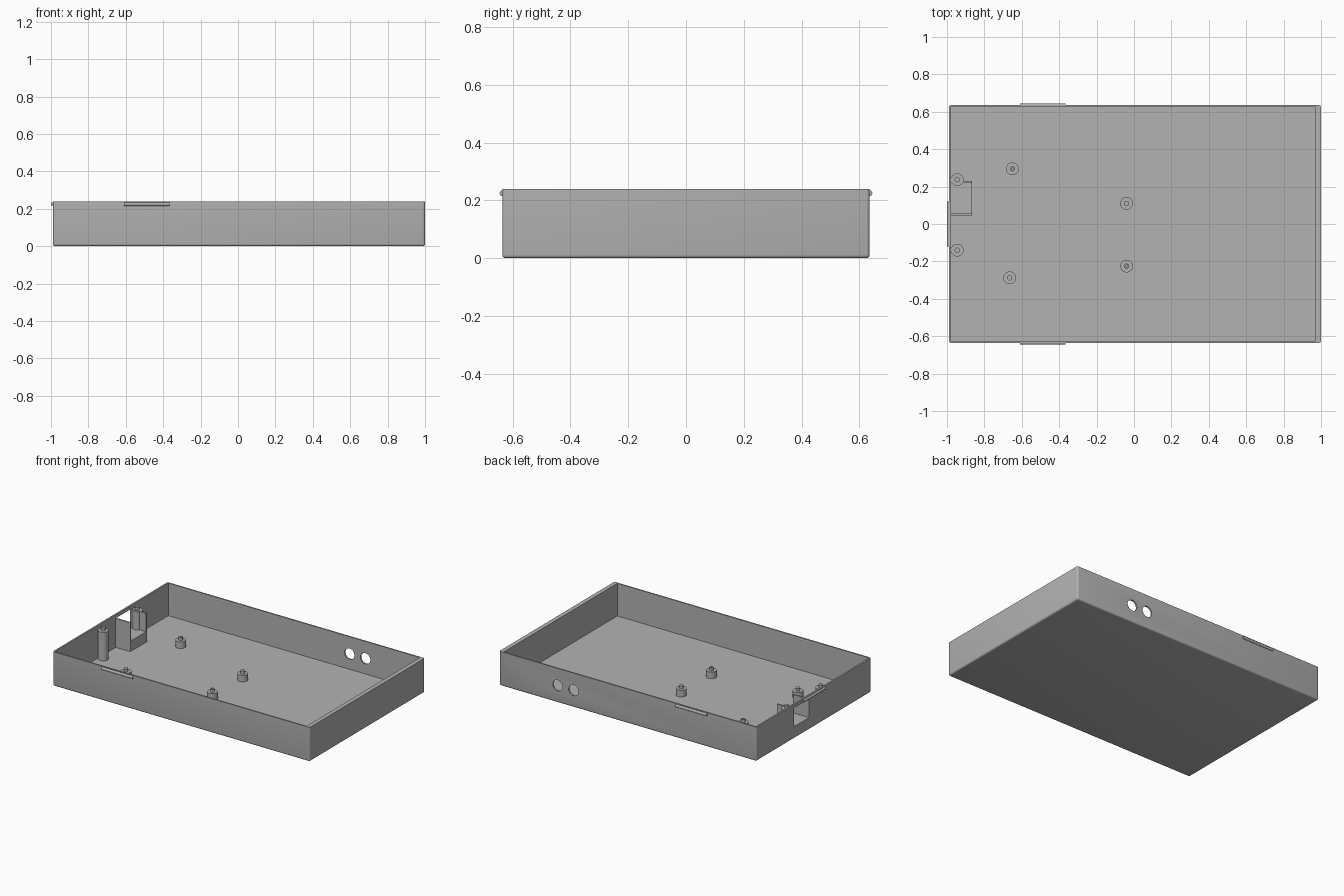
import bpy
import bmesh
from mathutils import Vector, Matrix

if "Cube" in bpy.data.objects:
    bpy.data.objects.remove(bpy.data.objects["Cube"])

grey = bpy.data.materials.new("plain grey")
grey.use_nodes = True
COLOUR = (0.45, 0.45, 0.45, 1)
grey.diffuse_color = COLOUR
grey.node_tree.nodes["Principled BSDF"].inputs["Base Color"].default_value = COLOUR

HEIGHT, FLOOR, HALF_Y = 0.24, 0.012, 0.636
LEFT, RIGHT = -0.99, 1.0


def finish(name, bm):
    mesh = bpy.data.meshes.new(name)
    bm.to_mesh(mesh)
    bm.free()
    mesh.materials.append(grey)
    obj = bpy.data.objects.new(name, mesh)
    bpy.context.collection.objects.link(obj)
    return obj


def box(name, low, high, bevel=0):
    low, high = Vector(low), Vector(high)
    bm = bmesh.new()
    bmesh.ops.create_cube(bm, size=1)
    for v in bm.verts:
        v.co = (low + high) / 2 + v.co * (high - low)
    if bevel:
        # round every edge except the four around the open rim
        edges = [e for e in bm.edges if min(v.co.z for v in e.verts) < high.z - 0.001]
        bmesh.ops.bevel(bm, geom=edges, offset=bevel, segments=4,
                        profile=0.5, affect='EDGES')
    return finish(name, bm)


def smooth(obj):
    bpy.ops.object.select_all(action='DESELECT')
    obj.select_set(True)
    bpy.context.view_layer.objects.active = obj
    bpy.ops.object.shade_smooth_by_angle()


def rod(name, start, end, radius, sides=32):
    start, end = Vector(start), Vector(end)
    axis = end - start
    turn = axis.to_track_quat('Z', 'Y').to_matrix().to_4x4()
    bm = bmesh.new()
    bmesh.ops.create_cone(bm, cap_ends=True, segments=sides, radius1=radius,
                          radius2=radius, depth=axis.length,
                          matrix=Matrix.Translation((start + end) / 2) @ turn)
    return finish(name, bm)


def cut(target, cutter):
    cutter.hide_render = True
    cutter.hide_set(True)
    mod = target.modifiers.new("cut", 'BOOLEAN')
    mod.operation, mod.solver, mod.object = 'DIFFERENCE', 'EXACT', cutter
    bpy.context.view_layer.objects.active = target
    bpy.ops.object.modifier_apply(modifier=mod.name)
    bpy.data.objects.remove(cutter)


# Open tray with thin walls, thicker on one end
tray = box("tray", (LEFT, -HALF_Y, 0), (RIGHT, HALF_Y, HEIGHT), 0.012)
cut(tray, box("cavity", (LEFT + 0.012, -HALF_Y + 0.01, FLOOR),
              (RIGHT - 0.03, HALF_Y - 0.01, HEIGHT + 0.1)))

# Two round cable holes in the back wall
for x in (0.425, 0.548):
    cut(tray, rod("cable_hole", (x, 0.55, 0.12), (x, 0.7, 0.12), 0.038))

# Window in the end wall, above the socket block
cut(tray, box("socket_window", (-1.05, 0.055, 0.085), (-0.95, 0.22, 0.216)))
smooth(tray)

# Socket holder: block with two upright cheeks
box("socket_block", (-0.98, 0.045, 0.01), (-0.865, 0.23, 0.085))
for name, y in (("socket_front_cheek", 0.045), ("socket_back_cheek", 0.22)):
    box(name, (-0.98, y, 0.08), (-0.865, y + 0.01, 0.214))

# Posts with locating pins: x, y, shoulder height, drilled pin
posts = [(-0.65, 0.295, 0.058, True), (-0.665, -0.288, 0.058, False),
         (-0.04, 0.11, 0.058, False), (-0.04, -0.225, 0.058, True),
         (-0.945, 0.237, 0.212, False), (-0.945, -0.14, 0.212, False)]
for x, y, top, drilled in posts:
    smooth(rod("post", (x, y, 0.008), (x, y, top), 0.034))
    pin = rod("post_pin", (x, y, top - 0.005), (x, y, top + 0.02), 0.014)
    if drilled:
        cut(pin, rod("pin_bore", (x, y, top), (x, y, top + 0.1), 0.006, 16))
    smooth(pin)

# Snap ridges along the rim
for name, side in (("front_ridge", -1), ("back_ridge", 1)):
    y = side * (HALF_Y - 0.001)
    smooth(rod(name, (-0.61, y, 0.225), (-0.367, y, 0.225), 0.01, 24))
smooth(rod("end_ridge", (LEFT, -0.12, 0.225), (LEFT, 0.12, 0.225), 0.01, 24))
